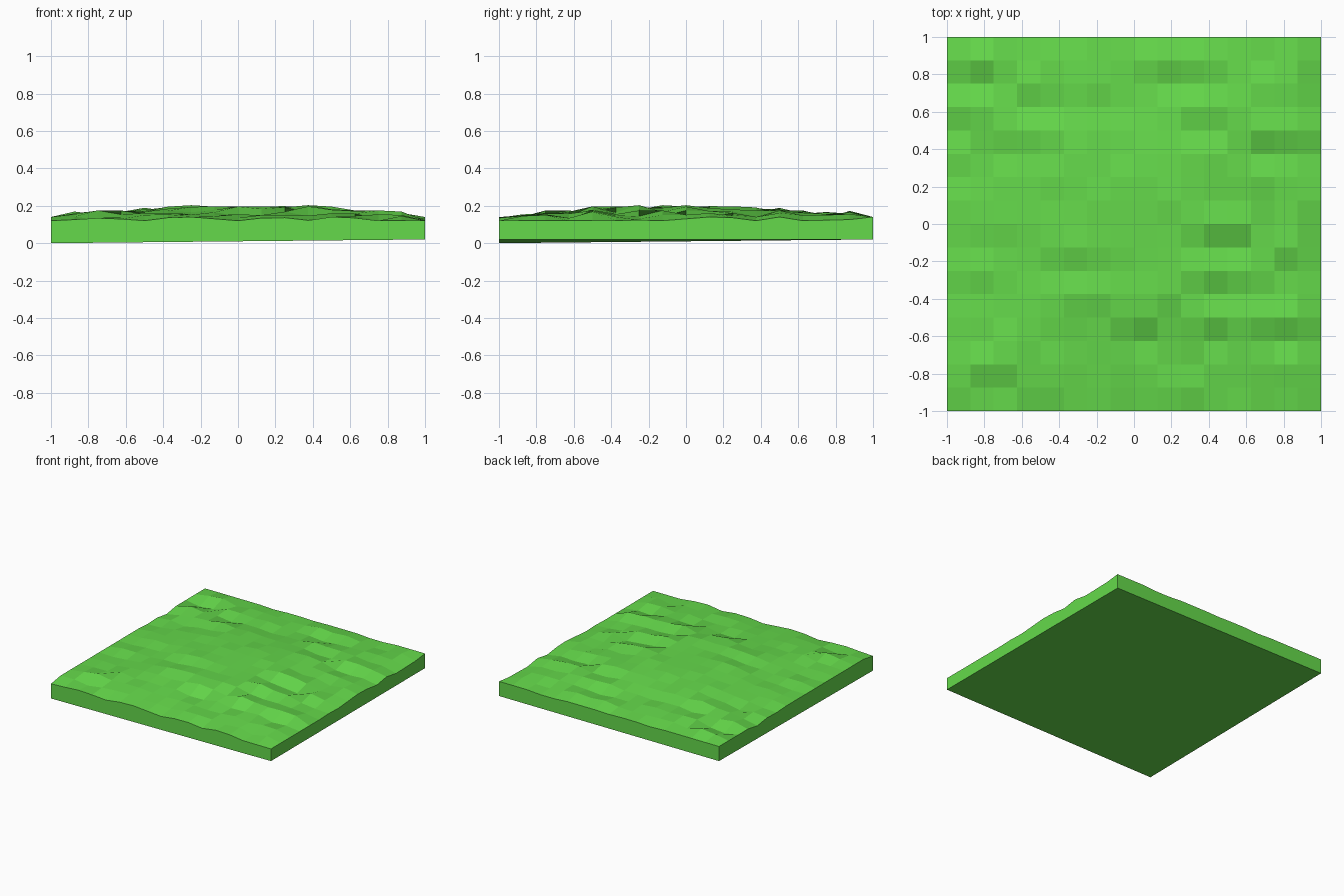
import bpy, bmesh, random

if "Cube" in bpy.data.objects:
    bpy.data.objects.remove(bpy.data.objects["Cube"])

random.seed(4)
N = 16
STEP = 2 / N

# Rim profiles (hundredths of a unit) along the front and right edges
FRONT = [12, 12.6, 13.4, 12.9, 12, 13.6, 14, 13, 12, 13.4, 13.6, 12.2, 14, 13.5, 12, 12, 12]
RIGHT = [12, 12, 12, 12, 12, 12, 12.4, 12, 13, 14, 13.6, 12, 14, 12, 12.3, 12.6, 14]

# Slopes falling towards the front: (row, first column, last column)
SLOPES = [
    (14, 0, 1), (14, 8, 8), (14, 10, 11), (13, 3, 3), (13, 6, 7),
    (12, 0, 1), (12, 10, 11), (11, 2, 3), (11, 13, 15), (7, 11, 12),
    (6, 5, 5), (6, 14, 14), (5, 1, 1), (5, 11, 12), (4, 6, 6),
    (4, 9, 9), (3, 6, 8), (3, 11, 12), (3, 14, 15), (2, 6, 6),
    (2, 15, 15), (1, 1, 1), (1, 6, 6), (1, 14, 15),
]


def clamp(v, lo, hi):
    return max(lo, min(hi, v))


# Height field: gentle mound, rougher away from the middle
height = []
for j in range(N + 1):
    row = []
    for i in range(N + 1):
        d = max(abs(i - 8), abs(j - 8)) / 8
        mound = 0.192 - 0.045 * clamp((d - 0.3) / 0.5, 0, 1)
        row.append(mound + random.uniform(-1, 1) * (0.003 + 0.013 * d))
    height.append(row)

for r, c0, c1 in SLOPES:
    for c in range(c0, c1 + 2):
        height[r + 1][c] += 0.014
        height[r][c] -= 0.014

for j in range(N + 1):
    for i in range(N + 1):
        d = max(abs(i - 8), abs(j - 8))
        top = 0.14 if d == 8 else 0.175 if d > 4 else 0.203
        height[j][i] = clamp(height[j][i], 0.12, top)
for k in range(N + 1):
    height[k][N] = RIGHT[k] / 100
    height[0][k] = FRONT[k] / 100
height[N][0] = 0.14

# Faceted top surface
bm = bmesh.new()
v = [[bm.verts.new((-1 + i * STEP, -1 + j * STEP, height[j][i]))
      for i in range(N + 1)] for j in range(N + 1)]
for j in range(N):
    for i in range(N):
        bm.faces.new((v[j][i], v[j][i + 1], v[j + 1][i + 1], v[j + 1][i]))

# Slightly uneven base and the four walls
corners = [(-1, -1, 0), (1, -1, 0.02), (1, 1, 0.02), (-1, 1, 0.02)]
base = [bm.verts.new(c) for c in corners]
bm.faces.new(base[::-1])
rims = [v[0], [r[N] for r in v], v[N][::-1], [r[0] for r in v][::-1]]
for k, rim in enumerate(rims):
    bm.faces.new([base[k], base[(k + 1) % 4]] + rim[::-1])
bmesh.ops.recalc_face_normals(bm, faces=bm.faces)

mesh = bpy.data.meshes.new("grass_tile")
bm.to_mesh(mesh)
bm.free()
tile = bpy.data.objects.new("grass_tile", mesh)
bpy.context.collection.objects.link(tile)

# Grass colour
grass = bpy.data.materials.new("grass")
grass.diffuse_color = (0.13, 0.70, 0.07, 1)
grass.use_nodes = True
grass.node_tree.nodes["Principled BSDF"].inputs["Base Color"].default_value = grass.diffuse_color
mesh.materials.append(grass)
